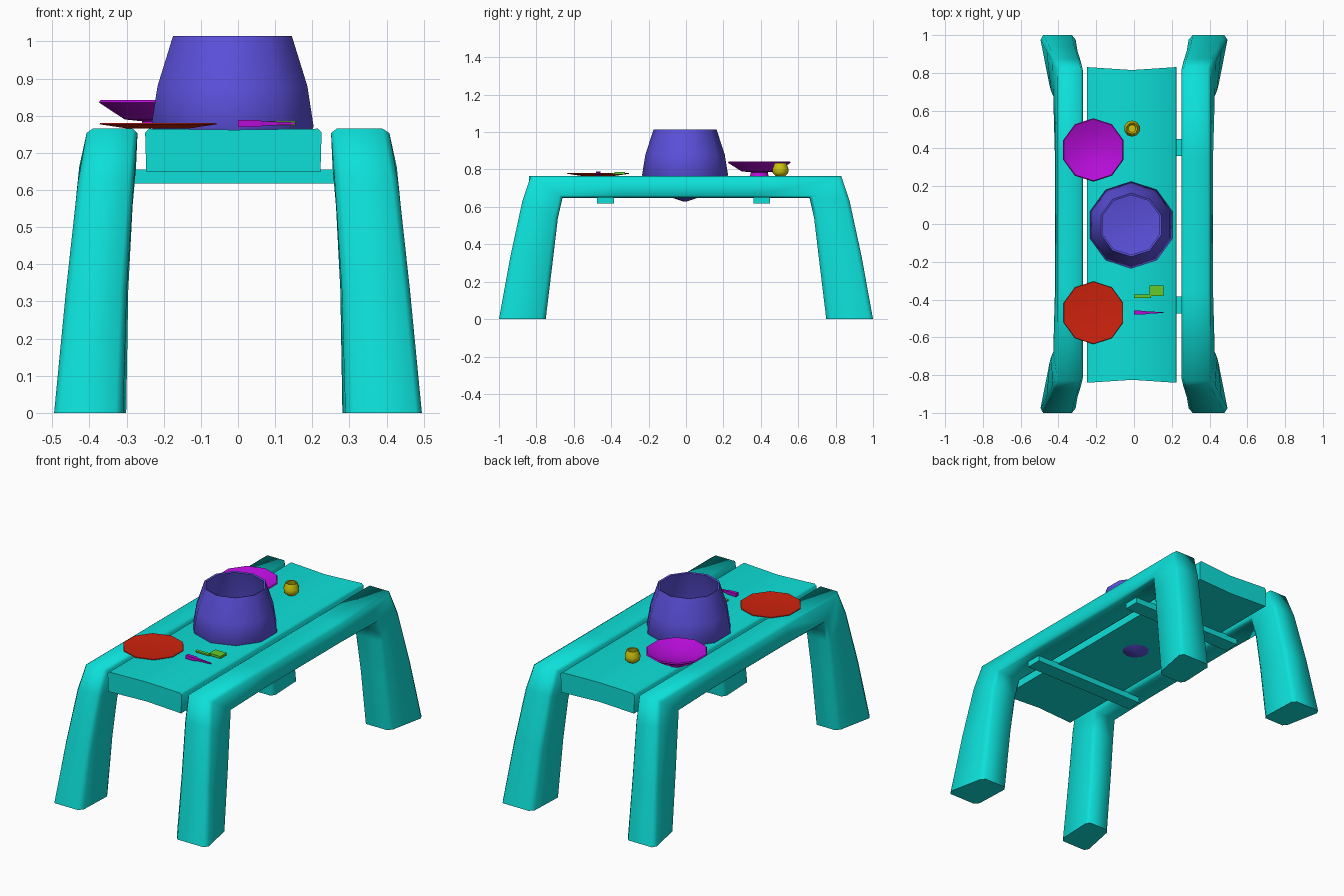
import bpy, bmesh, math
from mathutils import Vector

cube = bpy.data.objects.get("Cube")
if cube:
    bpy.data.objects.remove(cube, do_unlink=True)


def material(name, rgb):
    m = bpy.data.materials.new(name)
    m.use_nodes = True
    m.diffuse_color = (*rgb, 1)
    m.node_tree.nodes["Principled BSDF"].inputs["Base Color"].default_value = (*rgb, 1)
    return m


TEAL = material("teal", (0.004, 0.74, 0.69))
INDIGO = material("indigo", (0.105, 0.08, 0.71))
MAGENTA = material("magenta", (0.48, 0.004, 0.7))
RED = material("red", (0.62, 0.016, 0.004))
YELLOW = material("yellow", (0.62, 0.56, 0.004))
GREEN = material("green", (0.13, 0.6, 0.02))


def finish(name, bm, mat, angle=50):
    bmesh.ops.recalc_face_normals(bm, faces=bm.faces)
    mesh = bpy.data.meshes.new(name)
    bm.to_mesh(mesh)
    bm.free()
    mesh.materials.append(mat)
    ob = bpy.data.objects.new(name, mesh)
    bpy.context.collection.objects.link(ob)
    bpy.ops.object.select_all(action='DESELECT')
    ob.select_set(True)
    bpy.context.view_layer.objects.active = ob
    bpy.ops.object.shade_smooth_by_angle(angle=math.radians(angle))
    return ob


def loft(name, rings, mat, angle=50):
    """Skin a row of closed rings and cap both ends."""
    bm = bmesh.new()
    loops = [[bm.verts.new(p) for p in ring] for ring in rings]
    n = len(loops[0])
    for a, b in zip(loops, loops[1:]):
        for i in range(n):
            j = (i + 1) % n
            bm.faces.new((a[i], a[j], b[j], b[i]))
    bm.faces.new(loops[0])
    bm.faces.new(loops[-1])
    return finish(name, bm, mat, angle)


def chamfer(corners, t):
    """Cut every corner of a ring into two points."""
    pts = [Vector(c) for c in corners]
    ring = []
    for i, p in enumerate(pts):
        ring += [p.lerp(pts[i - 1], t), p.lerp(pts[(i + 1) % len(pts)], t)]
    return ring


def lathe(name, profile, centre, mat, sides=10, angle=50):
    rings = []
    for r, z in profile:
        rings.append([(centre[0] + r * math.cos(math.tau * (i + 0.5) / sides),
                       centre[1] + r * math.sin(math.tau * (i + 0.5) / sides), z)
                      for i in range(sides)])
    return loft(name, rings, mat, angle)


def box(name, x0, x1, y0, y1, z0, z1, mat):
    return loft(name, [[(x, y0, z0), (x, y1, z0), (x, y1, z1), (x, y0, z1)]
                       for x in (x0, x1)], mat, 30)


# Side rails, each bending down into two splayed legs.
# Station: outer-edge y, z, inner x, outer x; then underside y, z, inner x, outer x
half = [
    ((1.0, 0, 0.29, 0.5), (0.75, 0, 0.28, 0.45)),
    ((0.94, 0.33, 0.28, 0.465), (0.71, 0.33, 0.275, 0.445)),
    ((0.875, 0.63, 0.26, 0.43), (0.685, 0.54, 0.265, 0.44)),
    ((0.83, 0.765, 0.25, 0.405), (0.66, 0.65, 0.255, 0.43)),
    ((0.35, 0.765, 0.25, 0.405), (0.35, 0.65, 0.255, 0.42)),
]
for side, name, shift in ((1, "left_leg_rail", 0), (-1, "right_leg_rail", 0.02)):
    rings = []
    for back, stations in ((1, half), (-1, half[::-1])):
        for (ya, za, ia, oa), (yb, zb, ib, ob) in stations:
            corners = [(side * (ia + shift), back * ya, za), (side * oa, back * ya, za),
                       (side * ob, back * yb, zb), (side * (ib + shift), back * yb, zb)]
            rings.append(chamfer(corners, 0.1))
    loft(name, rings, TEAL, 60)

# Table plank with softened long edges and slightly hollow ends
plank = []
for y, bend in ((-0.84, 0.015), (-0.78, 0), (-0.3, 0), (0.3, 0), (0.77, 0), (0.83, -0.015)):
    plank.append([(-0.25, y, 0.755), (-0.24, y, 0.765), (-0.01, y + bend, 0.762),
                  (0.215, y, 0.765), (0.225, y, 0.755), (0.222, y, 0.648),
                  (-0.01, y + bend, 0.65), (-0.247, y, 0.65)])
loft("table_plank", plank, TEAL)

# Crossbars under the plank
for name, y in (("front_crossbar", -0.43), ("back_crossbar", 0.405)):
    box(name, -0.36, 0.36, y - 0.045, y + 0.045, 0.617, 0.655, TEAL)

# Large bowl, its base sunk through the plank
lathe("large_bowl", [(0.012, 0.63), (0.08, 0.652), (0.19, 0.71), (0.23, 0.77),
                     (0.212, 0.88), (0.168, 1.015), (0.158, 1.012), (0.195, 0.88),
                     (0.205, 0.79), (0.1, 0.77)], (-0.015, -0.005), INDIGO)

# Footed shallow bowl
lathe("shallow_bowl", [(0.05, 0.765), (0.045, 0.785), (0.095, 0.79), (0.168, 0.836),
                       (0.163, 0.842), (0.09, 0.812), (0.02, 0.805)],
      (-0.215, 0.392), MAGENTA)

# Plate
lathe("plate", [(0.09, 0.766), (0.166, 0.777), (0.164, 0.78), (0.1, 0.774), (0.02, 0.773)],
      (-0.215, -0.47), RED)

# Small cup
lathe("small_cup", [(0.024, 0.765), (0.041, 0.78), (0.043, 0.803), (0.031, 0.834),
                    (0.026, 0.833), (0.034, 0.803), (0.02, 0.785)],
      (-0.01, 0.505), YELLOW)

# Cutlery
box("spoon_handle", 0.0, 0.09, -0.392, -0.374, 0.774, 0.782, GREEN)
box("spoon_head", 0.082, 0.155, -0.382, -0.326, 0.773, 0.786, GREEN)
knife = []
for x, w, h in ((0.0, 0.011, 0.01), (0.06, 0.009, 0.009), (0.065, 0.007, 0.006), (0.155, 0.002, 0.003)):
    knife.append([(x, -0.469 - w, 0.779 - h), (x, -0.469 + w, 0.779 - h),
                  (x, -0.469 + w, 0.779 + h), (x, -0.469 - w, 0.779 + h)])
loft("knife", knife, MAGENTA, 30)
